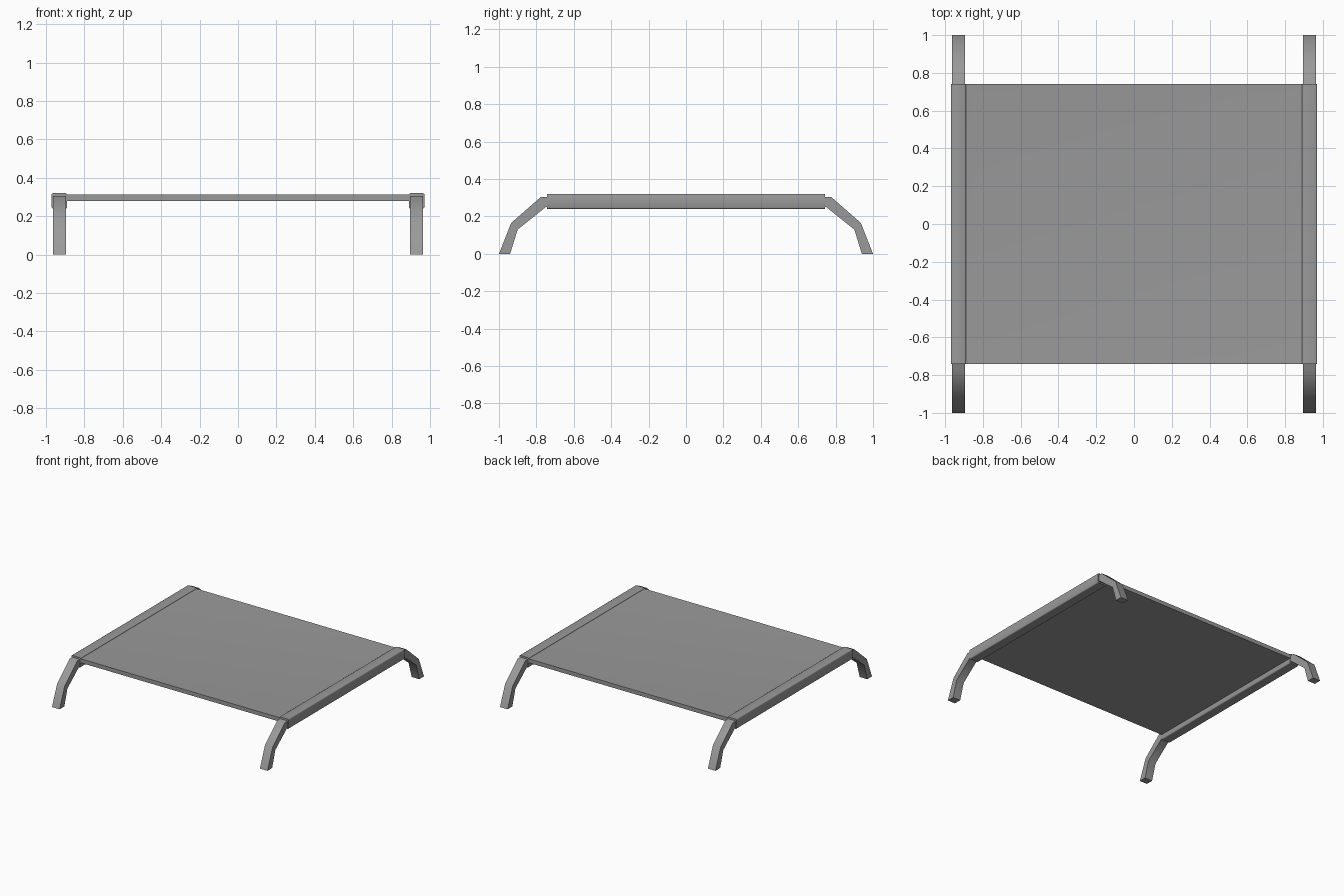
import bpy, bmesh, math

cube = bpy.data.objects.get("Cube")
if cube:
    bpy.data.objects.remove(cube, do_unlink=True)

grey = bpy.data.materials.new("mid grey")
grey.use_nodes = True
colour = (0.32, 0.32, 0.32, 1)
grey.diffuse_color = colour
grey.node_tree.nodes["Principled BSDF"].inputs["Base Color"].default_value = colour


def finish(name, bm, angle):
    """Turn a bmesh into a shaded object."""
    bmesh.ops.recalc_face_normals(bm, faces=bm.faces)
    mesh = bpy.data.meshes.new(name)
    bm.to_mesh(mesh)
    bm.free()
    mesh.materials.append(grey)
    obj = bpy.data.objects.new(name, mesh)
    bpy.context.collection.objects.link(obj)
    bpy.ops.object.select_all(action='DESELECT')
    obj.select_set(True)
    bpy.context.view_layer.objects.active = obj
    bpy.ops.object.shade_smooth_by_angle(angle=math.radians(angle))
    return obj


def box(x0, x1, y, z0, z1):
    bm = bmesh.new()
    bmesh.ops.create_cube(bm, size=1)
    for v in bm.verts:
        v.co = (x1 if v.co.x > 0 else x0, math.copysign(y, v.co.y),
                z1 if v.co.z > 0 else z0)
    return bm


# Bent tube from foot to foot: outer and inner outline of the front half
outer = [(-1.0, 0.0), (-0.935, 0.165), (-0.775, 0.305)]
inner = [(-0.94, 0.0), (-0.9, 0.13), (-0.75, 0.25)]
outer += [(-y, z) for y, z in reversed(outer)]
inner += [(-y, z) for y, z in reversed(inner)]


def leg_frame(name, x0, x1):
    bm = bmesh.new()
    rings = []
    for (yo, zo), (yi, zi) in zip(outer, inner):
        rings.append([bm.verts.new(p) for p in
                      ((x0, yo, zo), (x1, yo, zo), (x1, yi, zi), (x0, yi, zi))])
    for a, b in zip(rings, rings[1:]):
        for i in range(4):
            j = (i + 1) % 4
            bm.faces.new((a[i], a[j], b[j], b[i]))
    bm.faces.new(rings[0])
    bm.faces.new(rings[-1])
    finish(name, bm, 50)


for side, s in (("left", 1), ("right", -1)):
    leg_frame(side + "_leg_frame", s * 0.896, s * 0.964)

    # Fabric sleeve wrapped around the rail, with softened long edges
    bm = box(min(s * 0.89, s * 0.97), max(s * 0.89, s * 0.97), 0.742, 0.24, 0.32)
    long_edges = [e for e in bm.edges
                  if abs(e.verts[0].co.y - e.verts[1].co.y) > 1]
    bmesh.ops.bevel(bm, geom=long_edges, offset=0.007, segments=2,
                    profile=0.5, affect='EDGES')
    finish(side + "_sleeve", bm, 50)

# Stretched fabric sheet with a very slight sag inside its border
bm = box(-0.892, 0.892, 0.742, 0.28, 0.312)
bm.normal_update()
top = max(bm.faces, key=lambda f: f.calc_center_median().z)
bmesh.ops.inset_individual(bm, faces=[top], thickness=0.07)
for v in top.verts:
    v.co.z -= 0.004
finish("fabric_sheet", bm, 40)
